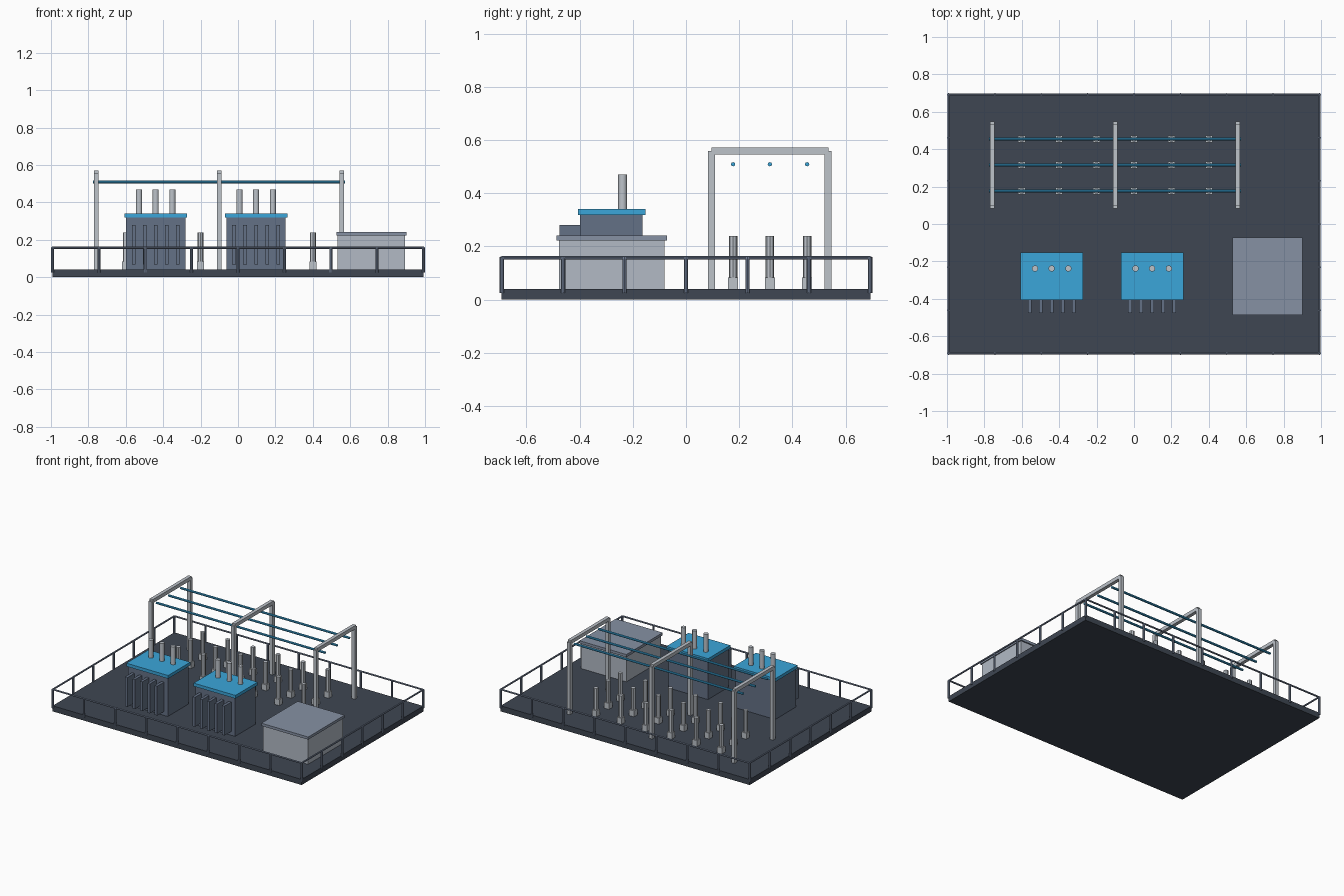
import bpy
from mathutils import Vector

if "Cube" in bpy.data.objects:
    bpy.data.objects.remove(bpy.data.objects["Cube"])


def material(name, hex_code):
    def lin(c):
        return c / 12.92 if c <= 0.04045 else ((c + 0.055) / 1.055) ** 2.4
    m = bpy.data.materials.new(name)
    m.diffuse_color = [lin(int(hex_code[i:i + 2], 16) / 255) for i in (0, 2, 4)] + [1]
    m.use_nodes = True
    m.node_tree.nodes["Principled BSDF"].inputs["Base Color"].default_value = m.diffuse_color
    return m


DARK = material("dark_slab", "3E4652")
STEEL = material("tank_steel", "647186")
BLUE = material("blue", "3BA6DA")
WALL = material("wall", "B2BAC5")
ROOF = material("roof", "8691A4")
FENCE = material("fence_grey", "76839A")
LIGHT = material("light_steel", "BDC3CA")


def box(name, x, y, z, mat):
    """Box from (min, max) pairs."""
    bpy.ops.mesh.primitive_cube_add(size=1, location=[sum(p) / 2 for p in (x, y, z)])
    o = bpy.context.object
    o.name = name
    o.scale = [p[1] - p[0] for p in (x, y, z)]
    bpy.ops.object.transform_apply(location=False, rotation=False, scale=True)
    o.data.materials.append(mat)


def cbox(name, x, y, z, w, d, mat):
    """Box centred on x, y with a z range."""
    box(name, (x - w / 2, x + w / 2), (y - d / 2, y + d / 2), z, mat)


def rod(name, a, b, r, mat, sides=8):
    a, b = Vector(a), Vector(b)
    bpy.ops.mesh.primitive_cylinder_add(vertices=sides, radius=r, depth=(b - a).length,
                                        location=(a + b) / 2)
    o = bpy.context.object
    o.name = name
    o.rotation_euler = (b - a).to_track_quat('Z', 'Y').to_euler()
    bpy.ops.object.shade_smooth_by_angle(angle=0.7)
    o.data.materials.append(mat)


# Ground slab
G = 0.04
box("slab", (-0.993, 0.993), (-0.693, 0.693), (0, G), DARK)

# Perimeter fence: posts and top rail
FX, FY = 0.992, 0.692
posts = [(-FX + i * FX / 4, s * FY) for i in range(9) for s in (-1, 1)]
posts += [(s * FX, -FY + i * FY / 3) for i in range(1, 6) for s in (-1, 1)]
for x, y in posts:
    rod("fence_post", (x, y, 0.025), (x, y, 0.16), 0.008, FENCE)
for s in (-1, 1):
    rod("fence_rail_long", (-FX, s * FY, 0.158), (FX, s * FY, 0.158), 0.006, FENCE)
    rod("fence_rail_short", (s * FX, -FY, 0.158), (s * FX, FY, 0.158), 0.006, FENCE)

# Transformers: tank, lid, cooling fins, bushings
for cx in (-0.44, 0.097):
    cbox("transformer_tank", cx, -0.28, (G, 0.32), 0.316, 0.235, STEEL)
    cbox("transformer_lid", cx, -0.279, (0.318, 0.341), 0.333, 0.253, BLUE)
    for i in range(-2, 3):
        cbox("cooling_fin", cx + i * 0.059, -0.434, (0.068, 0.28), 0.02, 0.082, STEEL)
    for i in (-1, 0, 1):
        x = cx + i * 0.089
        rod("bushing", (x, -0.238, 0.335), (x, -0.238, 0.47), 0.017, LIGHT, 10)

# Control house
cbox("control_house", 0.713, -0.279, (G, 0.224), 0.36, 0.396, WALL)
cbox("control_house_roof", 0.713, -0.279, (0.223, 0.242), 0.374, 0.414, ROOF)

# Gantry frames
Y0, Y1 = 0.096, 0.534
for x in (-0.758, -0.101, 0.555):
    for y in (Y0, Y1):
        cbox("gantry_leg", x, y, (G, 0.558), 0.025, 0.026, LIGHT)
    box("gantry_beam", (x - 0.0125, x + 0.0125), (Y0 - 0.001, Y1 + 0.001), (0.545, 0.571), LIGHT)

# Busbars and the insulator rows below them
for y in (0.177, 0.315, 0.455):
    rod("busbar", (-0.775, y, 0.509), (0.572, y, 0.509), 0.008, BLUE)
    for i in range(6):
        x = -0.6 + 0.2 * i
        cbox("insulator_base", x, y, (G, 0.083), 0.038, 0.038, LIGHT)
        rod("insulator", (x, y, 0.08), (x, y, 0.24), 0.016, LIGHT)
